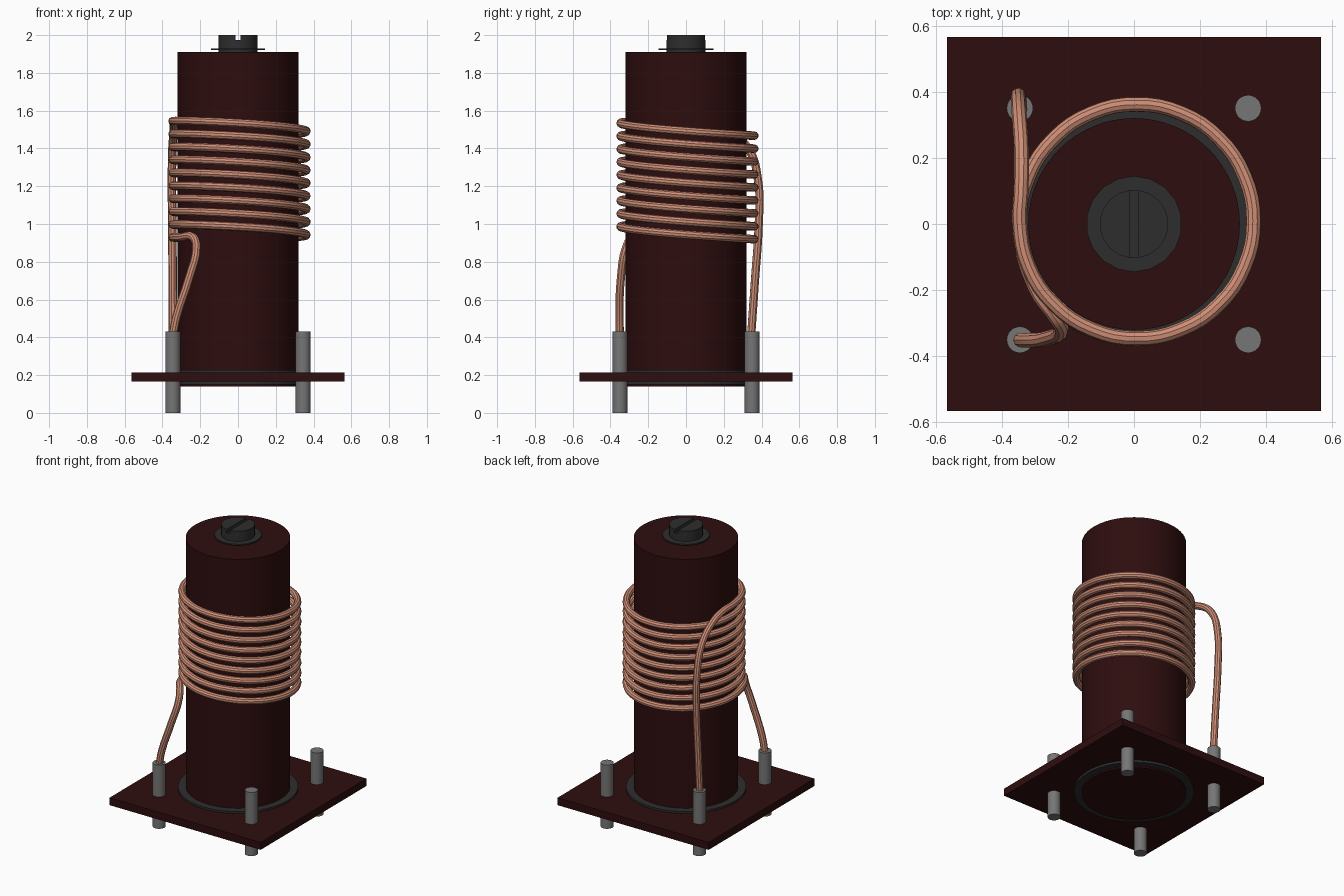
import bpy, bmesh, math
from mathutils import Vector

cube = bpy.data.objects.get("Cube")
if cube:
    bpy.data.objects.remove(cube, do_unlink=True)


def material(name, rgb):
    m = bpy.data.materials.new(name)
    m.use_nodes = True
    m.diffuse_color = (*rgb, 1)
    bsdf = next(n for n in m.node_tree.nodes if n.type == 'BSDF_PRINCIPLED')
    bsdf.inputs["Base Color"].default_value = (*rgb, 1)
    return m


maroon = material("dark maroon", (0.027, 0.004, 0.0045))
copper = material("copper", (0.62, 0.27, 0.18))
steel = material("grey steel", (0.18, 0.18, 0.18))
black = material("dark grey", (0.027, 0.027, 0.027))


def finish(obj, mat, smooth=True):
    obj.data.materials.clear()
    obj.data.materials.append(mat)
    bpy.ops.object.select_all(action='DESELECT')
    obj.select_set(True)
    bpy.context.view_layer.objects.active = obj
    if smooth:
        bpy.ops.object.shade_smooth_by_angle(angle=math.radians(35))
    return obj


def cylinder(name, mat, r, z0, z1, x=0, y=0, sides=48):
    bpy.ops.mesh.primitive_cylinder_add(vertices=sides, radius=r, depth=z1 - z0,
                                        location=(x, y, (z0 + z1) / 2))
    obj = bpy.context.object
    obj.name = name
    return finish(obj, mat)


def box(name, mat, size, z):
    bpy.ops.mesh.primitive_cube_add(size=1, location=(0, 0, z))
    obj = bpy.context.object
    obj.name = name
    obj.scale = size
    bpy.ops.object.transform_apply(location=False, rotation=False, scale=True)
    return finish(obj, mat, False)


def ring(name, mat, inner, outer, z0, z1, sides=64):
    # Spin a rectangular section around the z axis
    bm = bmesh.new()
    section = [bm.verts.new(p) for p in
               ((inner, 0, z0), (outer, 0, z0), (outer, 0, z1), (inner, 0, z1))]
    edges = [bm.edges.new((section[i], section[(i + 1) % 4])) for i in range(4)]
    bmesh.ops.spin(bm, geom=section + edges, cent=(0, 0, 0), axis=(0, 0, 1),
                   angle=math.tau, steps=sides)
    bmesh.ops.remove_doubles(bm, verts=bm.verts, dist=0.0001)
    bmesh.ops.recalc_face_normals(bm, faces=bm.faces)
    mesh = bpy.data.meshes.new(name)
    bm.to_mesh(mesh)
    bm.free()
    obj = bpy.data.objects.new(name, mesh)
    bpy.context.collection.objects.link(obj)
    return finish(obj, mat)


# Base plate, coil former and the collar that seats it
box("base_plate", maroon, (1.13, 1.13, 0.05), 0.19)
cylinder("coil_former", maroon, 0.32, 0.14, 1.91, sides=64)
ring("former_collar", black, 0.319, 0.368, 0.15, 0.228)

# Four terminal pins through the plate corners
for side, x in (("left", 0.345), ("right", -0.345)):
    for end, y in (("front", -0.35), ("back", 0.35)):
        cylinder(f"{end}_{side}_pin", steel, 0.04, 0, 0.43, x, y, 24)

# Tuning screw with slotted head on a thin washer
cylinder("screw_washer", black, 0.145, 1.922, 1.93, sides=18)
screw = cylinder("tuning_screw", black, 0.103, 1.9, 2.0, sides=32)
cutter = box("slot_cutter", black, (0.026, 0.4, 0.06), 2.004)
cutter.hide_render = True
slot = screw.modifiers.new("slot", 'BOOLEAN')
slot.operation = 'DIFFERENCE'
slot.object = cutter
bpy.context.view_layer.objects.active = screw
bpy.ops.object.modifier_apply(modifier="slot")
bpy.data.objects.remove(cutter, do_unlink=True)

# Copper wire: back lead, nine descending turns, front lead
path = [Vector(p) for p in (
    (-0.345, 0.345, 0.41), (-0.346, 0.365, 0.7), (-0.348, 0.385, 1.0),
    (-0.35, 0.383, 1.22), (-0.347, 0.33, 1.4), (-0.34, 0.21, 1.5),
    (-0.342, 0.09, 1.54))]
turns, per_turn = 9, 16
for i in range(turns * per_turn + 1):
    a = math.pi + math.tau * i / per_turn
    z = 1.561 - 0.0685 * i / per_turn
    z -= 0.01 * (1 + math.cos(a)) + 0.016 * (1 + math.sin(a))
    path.append(Vector((0.008 + 0.354 * math.cos(a), 0.008 + 0.354 * math.sin(a), z)))
path += [Vector(p) for p in (
    (-0.30, -0.19, 0.93), (-0.235, -0.285, 0.928), (-0.22, -0.315, 0.88),
    (-0.26, -0.345, 0.71), (-0.325, -0.352, 0.51), (-0.345, -0.35, 0.41))]

curve = bpy.data.curves.new("coil_wire", 'CURVE')
curve.dimensions = '3D'
curve.resolution_u = 4
curve.bevel_depth = 0.0225
curve.bevel_resolution = 3
curve.use_fill_caps = True
spline = curve.splines.new('BEZIER')
spline.bezier_points.add(len(path) - 1)
for point, co in zip(spline.bezier_points, path):
    point.co = co
    point.handle_left_type = point.handle_right_type = 'AUTO'
wire = bpy.data.objects.new("coil_wire", curve)
bpy.context.collection.objects.link(wire)
bpy.ops.object.select_all(action='DESELECT')
wire.select_set(True)
bpy.context.view_layer.objects.active = wire
bpy.ops.object.convert(target='MESH')
finish(bpy.context.object, copper)
